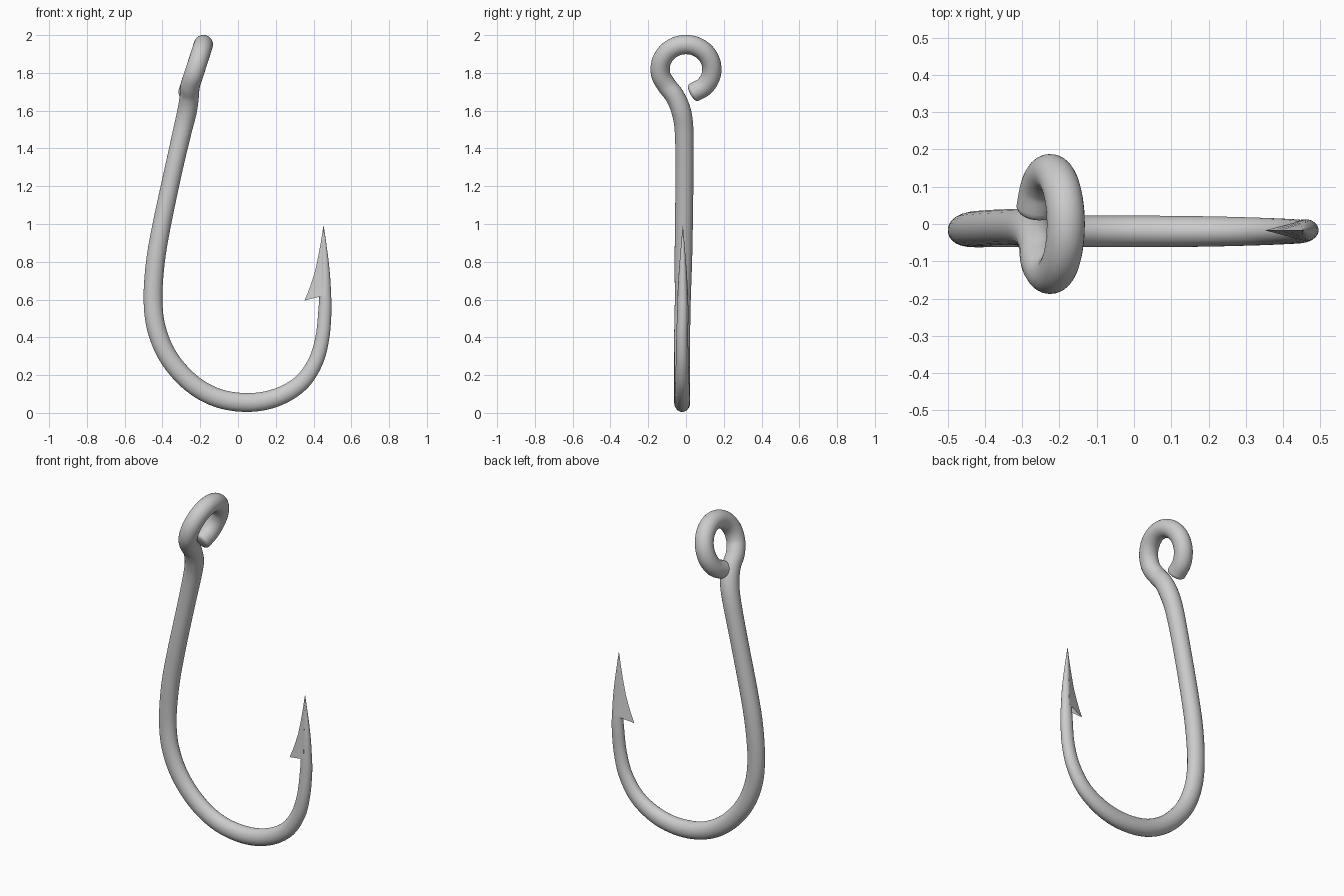
import bpy, bmesh, math
from mathutils import Vector

if "Cube" in bpy.data.objects:
    bpy.data.objects.remove(bpy.data.objects["Cube"])


def finish(name, bm, angle):
    bmesh.ops.recalc_face_normals(bm, faces=bm.faces)
    me = bpy.data.meshes.new(name)
    bm.to_mesh(me)
    bm.free()
    ob = bpy.data.objects.new(name, me)
    bpy.context.collection.objects.link(ob)
    bpy.ops.object.select_all(action='DESELECT')
    ob.select_set(True)
    bpy.context.view_layer.objects.active = ob
    bpy.ops.object.shade_smooth_by_angle(angle=math.radians(angle))
    return ob


def spline(pts, steps):
    """Catmull-Rom through points of any dimension."""
    p = [[2 * a - b for a, b in zip(pts[0], pts[1])]] + pts
    p.append([2 * a - b for a, b in zip(pts[-1], pts[-2])])
    out = []
    for i in range(1, len(p) - 2):
        for s in range(steps):
            t = s / steps
            out.append([0.5 * (2 * b + (c - a) * t + (2 * a - 5 * b + 4 * c - d) * t * t
                               + (3 * b - a - 3 * c + d) * t ** 3)
                        for a, b, c, d in zip(*p[i - 1:i + 3])])
    return out + [list(pts[-1])]


# wire path: x, y, z, radius, y flattening - first the tilted eye loop
path = []
for i in range(11):
    a = math.radians(-73 + i * 29.5)
    s = math.sin(a)
    path.append((-0.225 + 0.042 * s, 0.137 * math.cos(a), 1.82 + 0.13 * s, 0.051, 1.0))
# neck and shank
path += [(-0.258, -0.058, 1.675, 0.051, 1), (-0.270, -0.025, 1.595, 0.052, 1),
         (-0.295, -0.010, 1.49, 0.050, 1), (-0.343, -0.008, 1.28, 0.048, 1),
         (-0.403, -0.011, 1.0, 0.049, 0.97), (-0.437, -0.014, 0.8, 0.05, 0.93)]
# bend and tapering point
bend = [(-0.45, 0.6, 0.05), (-0.43, 0.44, 0.05), (-0.365, 0.29, 0.05), (-0.25, 0.16, 0.05),
        (-0.11, 0.08, 0.05), (0.05, 0.055, 0.05), (0.2, 0.08, 0.048), (0.33, 0.155, 0.044),
        (0.41, 0.27, 0.040), (0.447, 0.40, 0.037), (0.460, 0.54, 0.035), (0.462, 0.63, 0.031),
        (0.462, 0.72, 0.026), (0.460, 0.81, 0.019), (0.457, 0.90, 0.010), (0.453, 0.99, 0.001)]
for x, z, r in bend:
    path.append((x, -0.02 if z < 0.45 else -0.017, z, r, 0.85))

SIDES = 24
samples = spline(path, 8)
centres = [Vector(q[:3]) for q in samples]
bm = bmesh.new()
rings = []
normal = Vector((1, 0, 0))
for i, q in enumerate(samples):
    tan = (centres[min(i + 1, len(centres) - 1)] - centres[max(i - 1, 0)]).normalized()
    normal = (normal - tan * normal.dot(tan)).normalized()
    side = tan.cross(normal)
    # rounded rim on the cut end of the wire
    layers = [(0.62, 0.014), (0.88, 0.009), (1, 0)] if i == 0 else [(1, 0)]
    for scale, back in layers:
        ring = []
        for k in range(SIDES):
            a = math.tau * k / SIDES
            o = (normal * math.cos(a) + side * math.sin(a)) * q[3] * scale
            o.y *= q[4]
            ring.append(bm.verts.new(centres[i] - tan * back + o))
        rings.append(ring)
for a, b in zip(rings, rings[1:]):
    for k in range(SIDES):
        j = (k + 1) % SIDES
        bm.faces.new((a[k], a[j], b[j], b[k]))
bm.faces.new(rings[0])
bm.faces.new(rings[-1])
finish("hook_wire", bm, 60)

# barb: wedge loft from inner edge (x, z) back to the wire (x, z, half width)
barb = [(0.352, 0.595, 0.462, 0.622, 0.029), (0.371, 0.64, 0.462, 0.66, 0.026),
        (0.389, 0.69, 0.462, 0.70, 0.024), (0.408, 0.75, 0.461, 0.75, 0.021),
        (0.425, 0.83, 0.459, 0.83, 0.0145), (0.438, 0.90, 0.457, 0.90, 0.0085),
        (0.452, 0.988, 0.453, 0.988, 0.001)]
bm = bmesh.new()
Y = -0.017
rows = []
for i, (xi, zi, xc, zc, h) in enumerate(barb):
    rows.append([bm.verts.new(c) for c in ((xi, Y, zi), (xc, Y + h, zc), (xc, Y - h, zc))])
for a, b in zip(rows, rows[1:]):
    for k in range(3):
        j = (k + 1) % 3
        bm.faces.new((a[k], a[j], b[j], b[k]))
# hollowed underside of the barb
notch = bm.verts.new((0.415, Y, 0.632))
for k in range(3):
    bm.faces.new((rows[0][k], rows[0][(k + 1) % 3], notch))
bm.faces.new(rows[-1])
finish("barb", bm, 30)
